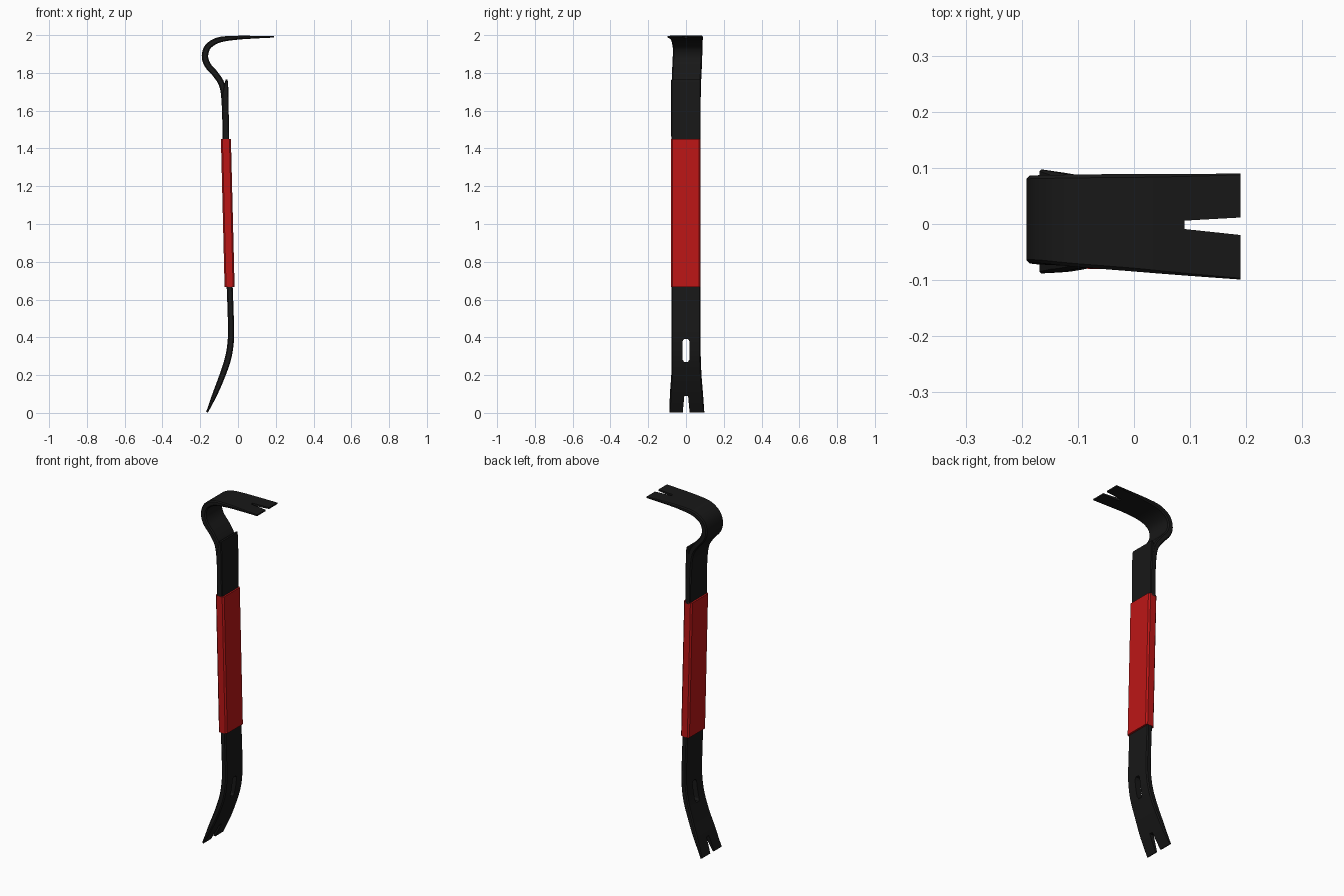
import bpy, bmesh

if "Cube" in bpy.data.objects:
    bpy.data.objects.remove(bpy.data.objects["Cube"])

def material(name, rgb):
    m = bpy.data.materials.new(name)
    m.diffuse_color = (*rgb, 1)
    m.use_nodes = True
    m.node_tree.nodes["Principled BSDF"].inputs["Base Color"].default_value = m.diffuse_color
    return m

BLACK = material("black_steel", (0.009, 0.009, 0.009))
RED = material("red_grip", (0.5, 0.008, 0.008))

def mesh_object(name, bm, mat=None):
    bmesh.ops.recalc_face_normals(bm, faces=bm.faces)
    me = bpy.data.meshes.new(name)
    bm.to_mesh(me)
    bm.free()
    ob = bpy.data.objects.new(name, me)
    bpy.context.collection.objects.link(ob)
    if mat:
        me.materials.append(mat)
    return ob

def refine(st, n):
    """Smooth curve through stations (x, z, thickness, y_min, y_max)."""
    u = [0]
    for a, b in zip(st, st[1:]):
        u.append(u[-1] + ((a[0] - b[0]) ** 2 + (a[1] - b[1]) ** 2) ** 0.5)
    last = len(st) - 1
    def slope(i):
        a, b = max(i - 1, 0), min(i + 1, last)
        return [(q - p) / (u[b] - u[a]) for p, q in zip(st[a], st[b])]
    out = []
    for i in range(last):
        h, m0, m1 = u[i + 1] - u[i], slope(i), slope(i + 1)
        for k in range(n):
            t = k / n
            out.append([(2*t**3 - 3*t*t + 1) * p + (t**3 - 2*t*t + t) * h * a
                        + (3*t*t - 2*t**3) * q + (t**3 - t*t) * h * b
                        for p, q, a, b in zip(st[i], st[i + 1], m0, m1)])
    return out + [list(st[-1])]

def sweep(name, st, mat, chamfer):
    """Sweep a chamfered flat section along the stations."""
    bm = bmesh.new()
    rings = []
    for i, (x, z, t, y0, y1) in enumerate(st):
        a, b = st[max(i - 1, 0)], st[min(i + 1, len(st) - 1)]
        dx, dz = b[0] - a[0], b[1] - a[1]
        d = (dx * dx + dz * dz) ** 0.5
        nx, nz = dz / d, -dx / d
        h, c = t / 2, min(chamfer, t * 0.3)
        sec = [(-h, y0 + c), (-h, y1 - c), (c - h, y1), (h - c, y1),
               (h, y1 - c), (h, y0 + c), (h - c, y0), (c - h, y0)]
        rings.append([bm.verts.new((x + nx * s, y, z + nz * s)) for s, y in sec])
    for a, b in zip(rings, rings[1:]):
        for k in range(8):
            j = (k + 1) % 8
            bm.faces.new((a[k], a[j], b[j], b[k]))
    bm.faces.new(rings[0])
    bm.faces.new(rings[-1])
    return mesh_object(name, bm, mat)

def prism(name, near, far):
    bm = bmesh.new()
    a = [bm.verts.new(p) for p in near]
    b = [bm.verts.new(p) for p in far]
    bm.faces.new(a)
    bm.faces.new(b)
    for k in range(len(a)):
        j = (k + 1) % len(a)
        bm.faces.new((a[k], a[j], b[j], b[k]))
    ob = mesh_object(name, bm)
    ob.hide_render = True
    return ob

# Steel bar: lower claw, shaft, gooseneck, upper claw
bar = sweep("pry_bar", refine([
    (-0.164, 0.003, 0.010, -0.088, 0.097),
    (-0.122, 0.10, 0.026, -0.085, 0.090),
    (-0.082, 0.20, 0.032, -0.078, 0.082),
    (-0.050, 0.30, 0.034, -0.077, 0.078),
    (-0.037, 0.40, 0.033, -0.077, 0.077),
    (-0.038, 0.50, 0.032, -0.077, 0.077),
    (-0.045, 0.70, 0.032, -0.077, 0.077),
    (-0.065, 1.45, 0.032, -0.077, 0.077),
    (-0.072, 1.66, 0.032, -0.077, 0.078),
    (-0.086, 1.74, 0.032, -0.076, 0.079),
    (-0.121, 1.795, 0.033, -0.074, 0.082),
    (-0.161, 1.842, 0.034, -0.072, 0.084),
    (-0.175, 1.89, 0.034, -0.070, 0.086),
    (-0.158, 1.94, 0.033, -0.070, 0.087),
    (-0.105, 1.973, 0.030, -0.076, 0.088),
    (-0.020, 1.985, 0.022, -0.083, 0.089),
    (0.080, 1.989, 0.015, -0.091, 0.089),
    (0.190, 1.991, 0.008, -0.099, 0.090)], 5), BLACK, 0.006)

# Nail notches in both claws and the nail slot
notch = [(0.09, 0.006), (0.09, -0.009), (0.25, -0.026), (0.25, 0.015)]
low = [(-0.022, -0.05), (0.024, -0.05), (0.011, 0.09), (-0.009, 0.09)]
slot = [(-0.010, 0.27), (0.010, 0.27), (0.018, 0.282), (0.018, 0.38),
        (0.010, 0.392), (-0.010, 0.392), (-0.018, 0.38), (-0.018, 0.282)]
cutters = [prism("upper_notch_cutter", [(x, y, 1.9) for x, y in notch],
                 [(x, y, 2.1) for x, y in notch])]
for name, pts in (("lower_notch_cutter", low), ("slot_cutter", slot)):
    cutters.append(prism(name, [(-0.4, y, z) for y, z in pts],
                         [(0.3, y, z) for y, z in pts]))
for c in cutters:
    mod = bar.modifiers.new(c.name, 'BOOLEAN')
    mod.operation = 'DIFFERENCE'
    mod.solver = 'EXACT'
    mod.object = c
deps = bpy.context.evaluated_depsgraph_get()
baked = bpy.data.meshes.new_from_object(bar.evaluated_get(deps))
bar.modifiers.clear()
bar.data = baked
bar.data.materials.clear()
bar.data.materials.append(BLACK)
for c in cutters:
    bpy.data.objects.remove(c)

# Stepped ledge where the shaft meets the gooseneck
ledge = sweep("shaft_ledge", [
    (-0.064, 1.44, 0.034, -0.078, 0.078),
    (-0.067, 1.69, 0.033, -0.079, 0.078),
    (-0.062, 1.74, 0.020, -0.079, 0.078),
    (-0.060, 1.765, 0.010, -0.078, 0.077)], BLACK, 0.004)

# Red sleeve
grip = sweep("grip_sleeve", [
    (-0.0445, 0.667, 0.053, -0.080, 0.078),
    (-0.0640, 1.450, 0.053, -0.080, 0.078)], RED, 0.008)

# Smooth shading with sharp edges kept
bpy.ops.object.select_all(action='DESELECT')
for ob in (bar, ledge, grip):
    ob.select_set(True)
bpy.context.view_layer.objects.active = bar
bpy.ops.object.shade_smooth_by_angle()
